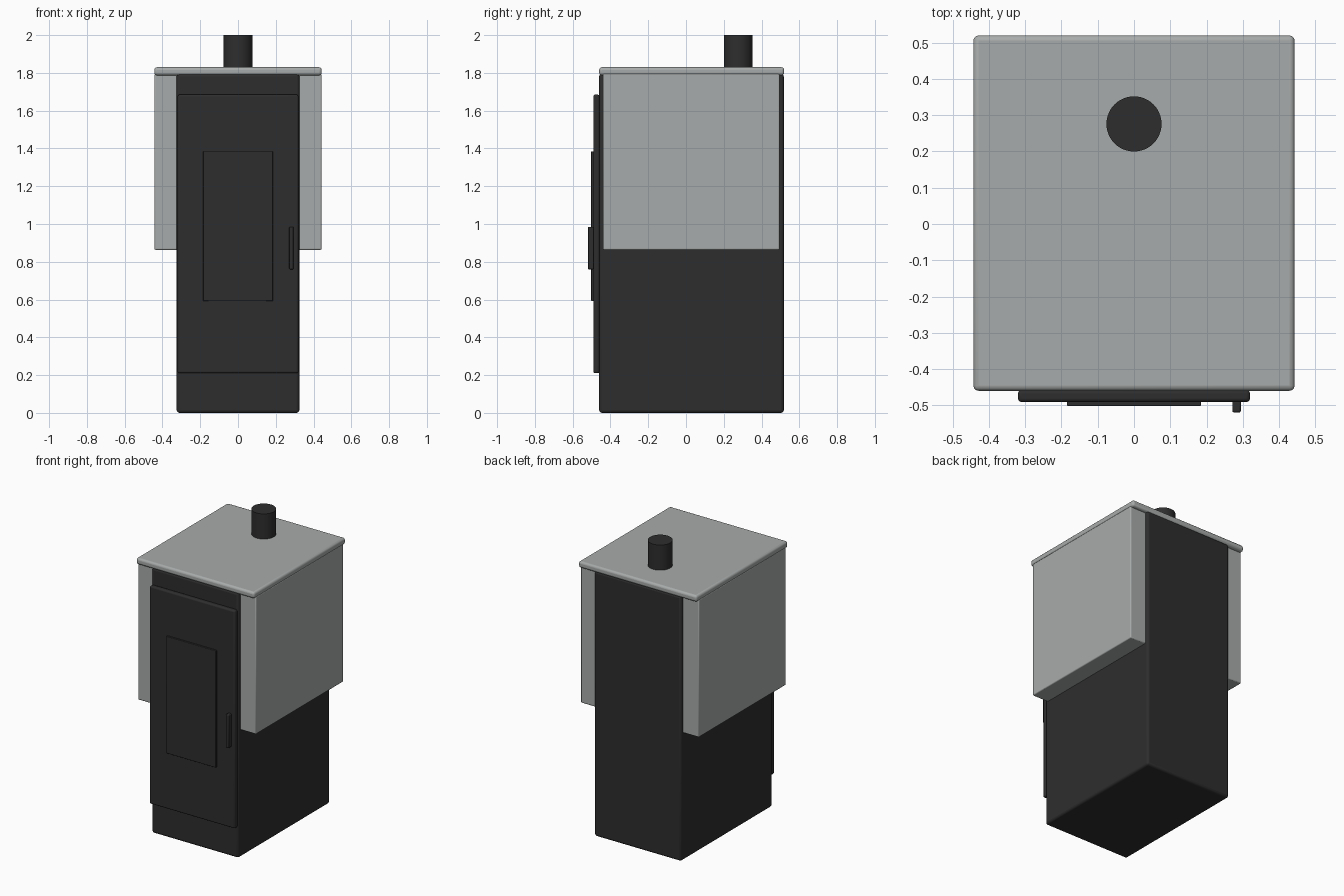
import bpy
import math

if "Cube" in bpy.data.objects:
    bpy.data.objects.remove(bpy.data.objects["Cube"])


def material(name, rgb):
    m = bpy.data.materials.new(name)
    m.diffuse_color = (*rgb, 1.0)
    m.use_nodes = True
    m.node_tree.nodes["Principled BSDF"].inputs["Base Color"].default_value = m.diffuse_color
    return m


BLACK = material("black_steel", (0.027, 0.027, 0.027))
STONE = material("grey_stone", (0.39, 0.41, 0.405))


def finish(obj, name, mat, bevel, segments):
    obj.name = name
    obj.data.materials.append(mat)
    if bevel:
        mod = obj.modifiers.new("bevel", 'BEVEL')
        mod.width = bevel
        mod.segments = segments
        mod.limit_method = 'ANGLE'
    bpy.ops.object.shade_smooth_by_angle(angle=math.radians(35))
    return obj


def box(name, x, y, z, mat, bevel=0.0, segments=3):
    """Bevelled box given (min, max) ranges on each axis."""
    bpy.ops.mesh.primitive_cube_add(
        size=1, location=[(a + b) / 2 for a, b in (x, y, z)])
    obj = bpy.context.object
    obj.scale = [b - a for a, b in (x, y, z)]
    bpy.ops.object.transform_apply(location=False, rotation=False, scale=True)
    return finish(obj, name, mat, bevel, segments)


# steel stove body
box("stove_body", (-0.325, 0.325), (-0.46, 0.518), (0, 1.795), BLACK, 0.015)

# stone cladding on both sides
for side, name in ((-1, "left_stone_panel"), (1, "right_stone_panel")):
    xs = sorted((side * 0.31, side * 0.442))
    box(name, xs, (-0.44, 0.495), (0.863, 1.795), STONE, 0.006, 2)

# stone top slab
box("stone_top", (-0.443, 0.443), (-0.46, 0.52), (1.787, 1.83), STONE, 0.014)

# door with raised glass pane and handle
box("door", (-0.32, 0.32), (-0.491, -0.458), (0.21, 1.685), BLACK, 0.01)
box("door_glass", (-0.185, 0.185), (-0.502, -0.488), (0.592, 1.385), BLACK, 0.003, 2)
box("door_handle", (0.271, 0.295), (-0.52, -0.488), (0.76, 0.985), BLACK, 0.005, 2)

# flue pipe
bpy.ops.mesh.primitive_cylinder_add(
    vertices=48, radius=0.076, depth=0.172, location=(0, 0.276, 1.914))
finish(bpy.context.object, "flue_pipe", BLACK, 0, 0)
